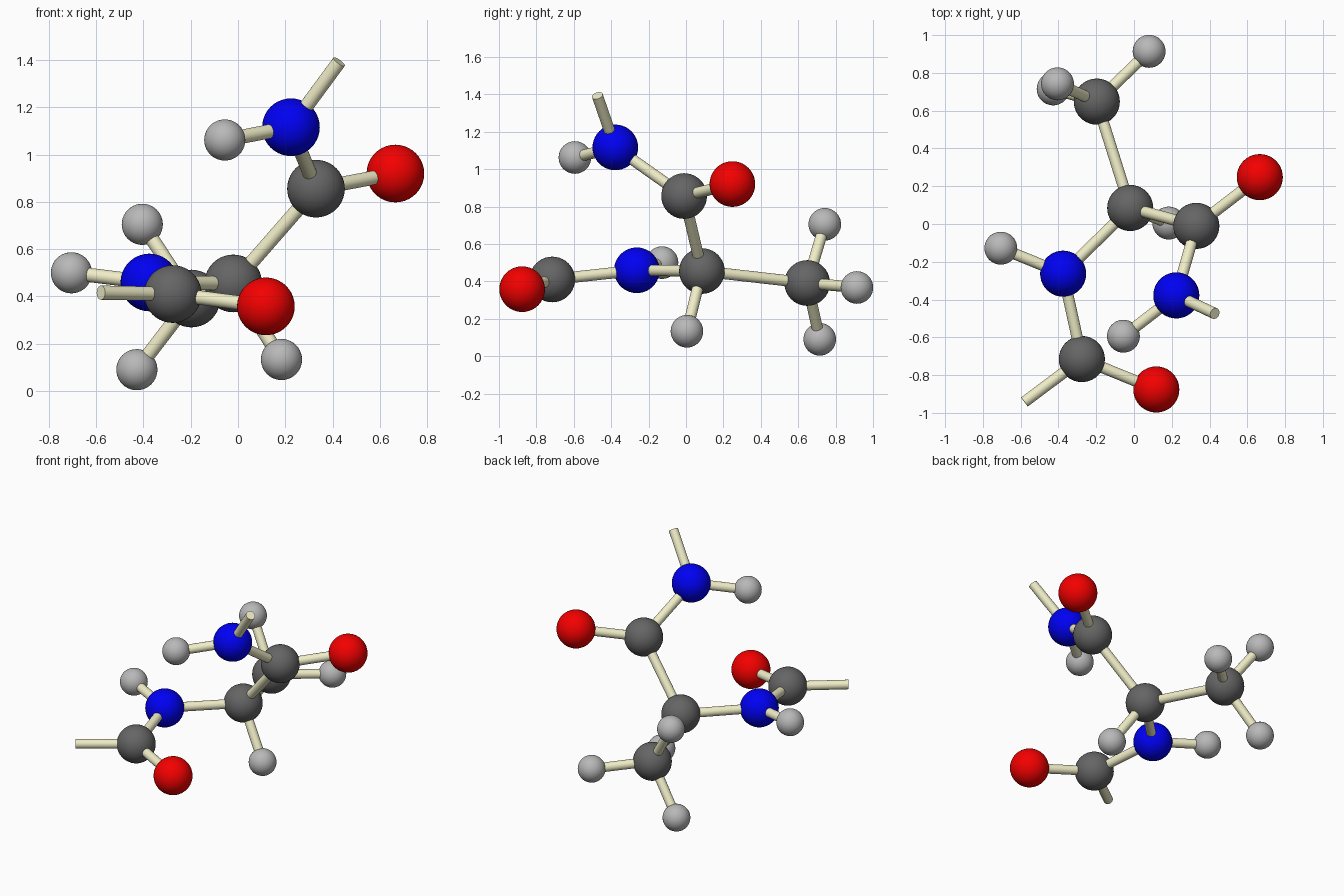
import bpy
from mathutils import Vector

if "Cube" in bpy.data.objects:
    bpy.data.objects.remove(bpy.data.objects["Cube"])


def material(name, rgb):
    m = bpy.data.materials.new(name)
    m.diffuse_color = (*rgb, 1)
    m.use_nodes = True
    m.node_tree.nodes["Principled BSDF"].inputs["Base Color"].default_value = m.diffuse_color
    return m


MATS = {
    "carbon": material("dark_grey", (0.13, 0.13, 0.13)),
    "hydrogen": material("light_grey", (0.48, 0.48, 0.48)),
    "nitrogen": material("blue", (0.0, 0.0, 0.9)),
    "oxygen": material("red", (0.9, 0.0, 0.0)),
    "bond": material("pale_yellow", (0.87, 0.85, 0.57)),
}
BIG, SMALL, STICK = 0.122, 0.087, 0.03

# Atom centres
ATOMS = {
    "carbon_alpha": (-0.02, 0.085, 0.455),
    "carbon_upper": (0.33, -0.01, 0.856),
    "oxygen_upper": (0.666, 0.248, 0.92),
    "nitrogen_upper": (0.224, -0.378, 1.116),
    "hydrogen_upper": (-0.056, -0.594, 1.062),
    "hydrogen_alpha": (0.184, 0.005, 0.133),
    "carbon_methyl": (-0.197, 0.648, 0.391),
    "hydrogen_methyl_top": (-0.405, 0.742, 0.705),
    "hydrogen_methyl_back": (0.08, 0.914, 0.367),
    "hydrogen_methyl_bottom": (-0.428, 0.715, 0.09),
    "nitrogen_lower": (-0.375, -0.263, 0.459),
    "hydrogen_lower": (-0.705, -0.128, 0.50),
    "carbon_lower": (-0.276, -0.715, 0.41),
    "oxygen_lower": (0.118, -0.876, 0.358),
}
# Free ends of the open bonds
ENDS = {
    "open_end_upper": (0.428, -0.474, 1.393),
    "open_end_lower": (-0.58, -0.942, 0.416),
}
BONDS = [
    ("carbon_alpha", "carbon_upper"), ("carbon_alpha", "hydrogen_alpha"),
    ("carbon_alpha", "carbon_methyl"), ("carbon_alpha", "nitrogen_lower"),
    ("carbon_upper", "oxygen_upper"), ("carbon_upper", "nitrogen_upper"),
    ("nitrogen_upper", "hydrogen_upper"), ("nitrogen_upper", "open_end_upper"),
    ("carbon_methyl", "hydrogen_methyl_top"),
    ("carbon_methyl", "hydrogen_methyl_back"),
    ("carbon_methyl", "hydrogen_methyl_bottom"),
    ("nitrogen_lower", "hydrogen_lower"), ("nitrogen_lower", "carbon_lower"),
    ("carbon_lower", "oxygen_lower"), ("carbon_lower", "open_end_lower"),
]


def finish(name, mat):
    ob = bpy.context.object
    ob.name = name
    ob.data.materials.append(mat)
    bpy.ops.object.shade_smooth_by_angle()


# Atoms: smooth balls
for name, pos in ATOMS.items():
    kind = name.split("_")[0]
    bpy.ops.mesh.primitive_uv_sphere_add(
        segments=40, ring_count=20, location=pos,
        radius=SMALL if kind == "hydrogen" else BIG)
    finish(name, MATS[kind])

# Bonds: round sticks between atom centres
POINTS = {**ATOMS, **ENDS}
for a, b in BONDS:
    p, q = Vector(POINTS[a]), Vector(POINTS[b])
    d = q - p
    bpy.ops.mesh.primitive_cylinder_add(
        vertices=24, radius=STICK, depth=d.length, location=(p + q) / 2,
        rotation=d.to_track_quat("Z", "Y").to_euler())
    finish(f"bond_{a}_to_{b}", MATS["bond"])
